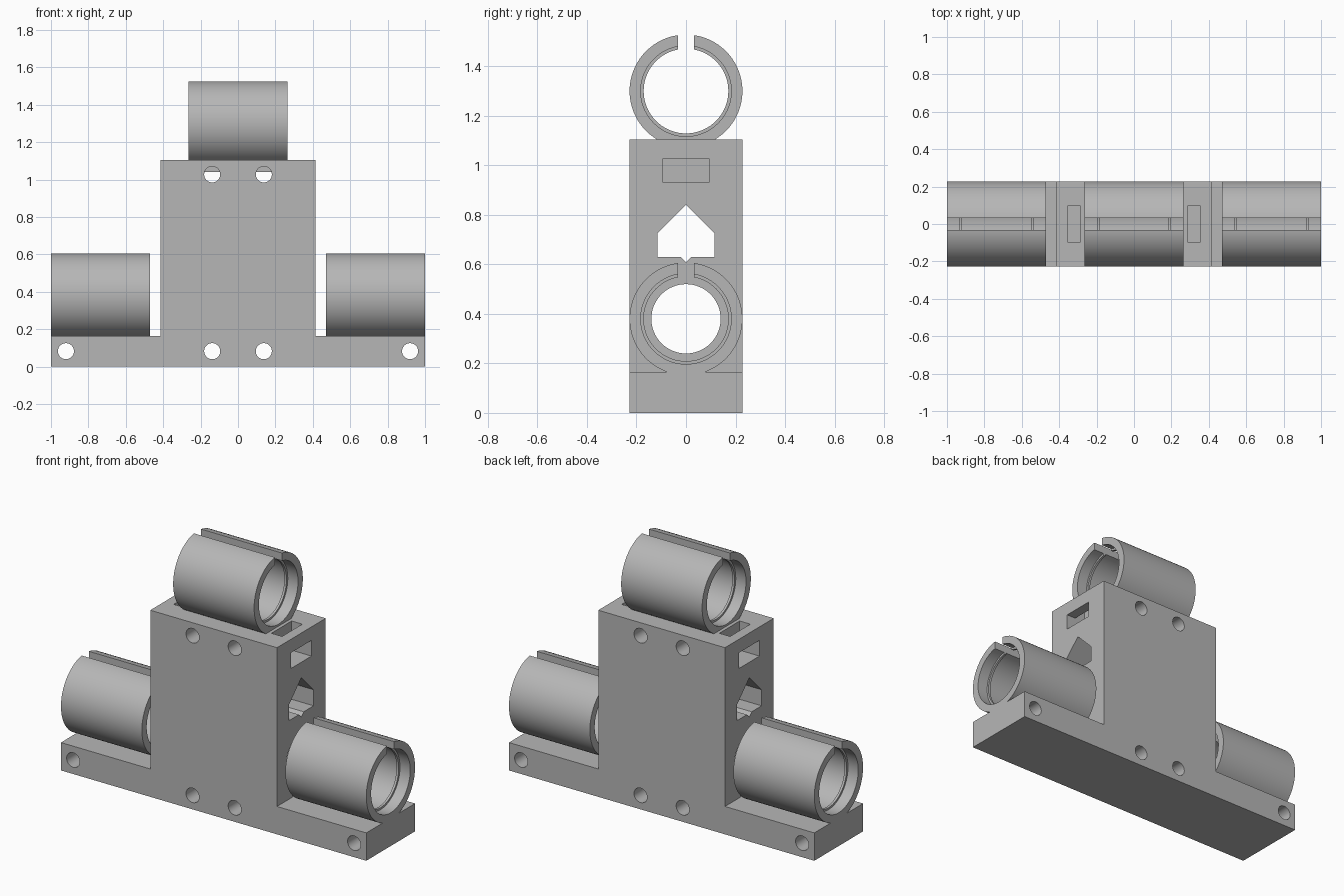
import bpy, bmesh, math
from mathutils import Vector

default = bpy.data.objects.get("Cube")
if default:
    bpy.data.objects.remove(default, do_unlink=True)

grey = bpy.data.materials.new("light_grey")
grey.use_nodes = True
tone = (0.47, 0.47, 0.47, 1)
grey.diffuse_color = tone
grey.node_tree.nodes["Principled BSDF"].inputs["Base Color"].default_value = tone

DEPTH = 0.228       # half depth of block, also tube radius
BORE_Z = 0.38       # axis of the lower tubes
TOP_Z = 1.3         # axis of the upper tube
TUBE_HALF = 0.265   # half length of a tube


def finish(bm, name):
    bmesh.ops.recalc_face_normals(bm, faces=bm.faces)
    mesh = bpy.data.meshes.new(name)
    bm.to_mesh(mesh)
    bm.free()
    obj = bpy.data.objects.new(name, mesh)
    bpy.context.collection.objects.link(obj)
    mesh.materials.append(grey)
    return obj


def prism(name, points, direction):
    """Extrude a closed outline of 3D points along a vector."""
    bm = bmesh.new()
    face = bm.faces.new([bm.verts.new(p) for p in points])
    new = bmesh.ops.extrude_face_region(bm, geom=[face], use_keep_orig=True)["geom"]
    verts = [v for v in new if isinstance(v, bmesh.types.BMVert)]
    bmesh.ops.translate(bm, verts=verts, vec=direction)
    return finish(bm, name)


def box(name, x, y, z):
    outline = [(x[0], y[0], z[0]), (x[1], y[0], z[0]), (x[1], y[0], z[1]), (x[0], y[0], z[1])]
    return prism(name, outline, (0, y[1] - y[0], 0))


def circle(radius, count):
    angles = [2 * math.pi * i / count for i in range(count)]
    return [(radius * math.cos(a), radius * math.sin(a)) for a in angles]


def cut(obj, cutters):
    """Subtract the cutters, keep the result and remove the cutters."""
    for cutter in cutters:
        cutter.hide_render = True
        mod = obj.modifiers.new("cut", "BOOLEAN")
        mod.operation, mod.solver, mod.object = "DIFFERENCE", "EXACT", cutter
    bpy.context.view_layer.update()
    graph = bpy.context.evaluated_depsgraph_get()
    result = bpy.data.meshes.new_from_object(obj.evaluated_get(graph))
    obj.modifiers.clear()
    obj.data = result
    for cutter in cutters:
        bpy.data.objects.remove(cutter, do_unlink=True)


def smooth(obj):
    bpy.ops.object.select_all(action="DESELECT")
    obj.select_set(True)
    bpy.context.view_layer.objects.active = obj
    bpy.ops.object.shade_smooth_by_angle(angle=math.radians(30))


# Block: stepped outline with a wide foot and a tall centre
half = [(1, 0), (1, 0.165), (0.415, 0.165), (0.415, 1.105)]
outline = half + [(-x, z) for x, z in reversed(half)]
block = prism("block", [(x, -DEPTH, z) for x, z in outline], (0, 2 * DEPTH, 0))
cutters = []

# Screw holes from front to back
for x, z in [(0.92, 0.083), (0.138, 0.083), (0.138, 1.028)]:
    for side in (-1, 1):
        ring = [(side * x + a, -0.4, z + b) for a, b in circle(0.043, 32)]
        cutters.append(prism("screw_cutter", ring, (0, 0.8, 0)))

# Round rod passage through the centre
ring = [(-0.7, a, BORE_Z + b) for a, b in circle(0.14, 64)]
cutters.append(prism("rod_cutter", ring, (1.4, 0, 0)))

# House-shaped passage with a small notch in its floor
right = [(0.022, 0.63), (0.115, 0.63), (0.115, 0.725)]
house = [(0, 0.608)] + right + [(0, 0.84)] + [(-y, z) for y, z in reversed(right)]
cutters.append(prism("house_cutter", [(-0.7, y, z) for y, z in house], (1.4, 0, 0)))

# Strap channels: in from the side, then up through the top
for s in (-1, 1):
    channel = [(0.285, 0.932), (0.5, 0.932), (0.5, 1.025), (0.355, 1.025),
               (0.355, 1.2), (0.285, 1.2)]
    cutters.append(prism("strap_cutter", [(s * x, -0.095, z) for x, z in channel], (0, 0.19, 0)))

cut(block, cutters)
smooth(block)


def tube(name, x, z):
    """Split bearing clip: turned section with two inner lips, slotted on top."""
    bore, lip = 0.183, 0.171
    end = [(0.198, bore), (0.198, lip), (0.184, lip), (0.184, bore)]
    section = [(-TUBE_HALF, DEPTH), (TUBE_HALF, DEPTH), (TUBE_HALF, bore)] + end
    section += [(-a, r) for a, r in reversed(end)] + [(-TUBE_HALF, bore)]
    bm = bmesh.new()
    verts = [bm.verts.new((a, 0, r)) for a, r in section]
    edges = [bm.edges.new((v, verts[i - 1])) for i, v in enumerate(verts)]
    bmesh.ops.spin(bm, geom=verts + edges, cent=(0, 0, 0), axis=(1, 0, 0),
                   angle=2 * math.pi, steps=72, use_merge=True)
    bmesh.ops.remove_doubles(bm, verts=bm.verts, dist=0.0001)
    bmesh.ops.translate(bm, verts=bm.verts, vec=Vector((x, 0, z)))
    obj = finish(bm, name)
    slot = box("slot_cutter", (x - 0.4, x + 0.4), (-0.033, 0.033), (z, z + 0.4))
    cut(obj, [slot])
    smooth(obj)


tube("top_tube", 0, TOP_Z)
tube("left_tube", 0.735, BORE_Z)
tube("right_tube", -0.735, BORE_Z)

# Web under the top tube, reaching into the upper screw holes
box("top_tube_web", (-TUBE_HALF, TUBE_HALF), (-0.1, 0.1), (1.042, 1.1))
